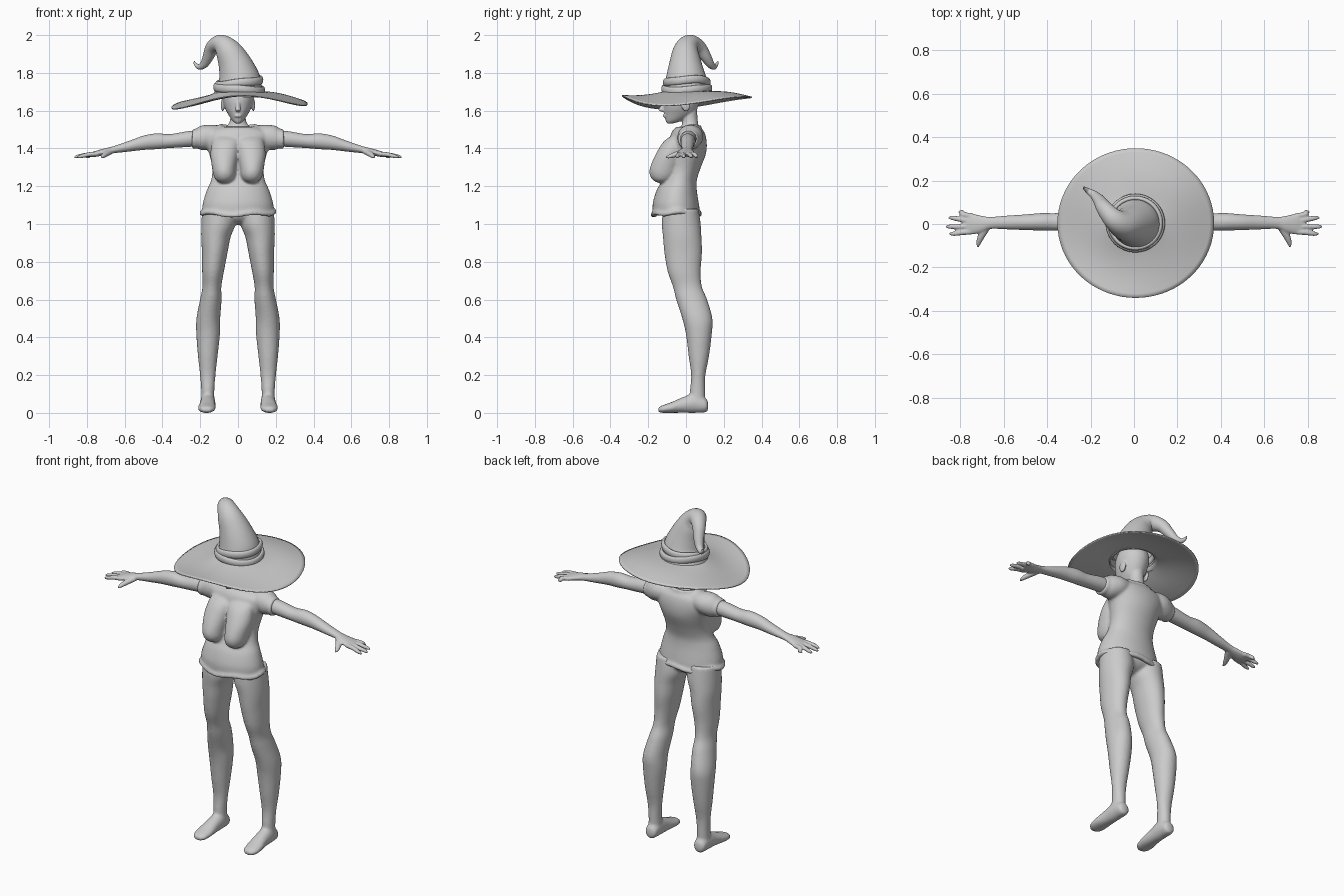
import bpy, bmesh
from math import sin, cos, pi, radians
from mathutils import Vector, Matrix


def spline(keys, steps):
    """Catmull-Rom through tuples of any length."""
    k = [keys[0]] + list(keys) + [keys[-1]]
    out = []
    for i in range(1, len(k) - 2):
        for s in range(steps):
            t = s / steps
            out.append([0.5 * (2 * b + (c - a) * t + (2 * a - 5 * b + 4 * c - d) * t * t
                               + (3 * b - a - 3 * c + d) * t ** 3)
                        for a, b, c, d in zip(*k[i - 1:i + 3])])
    return out + [list(keys[-1])]


def loft(bm, keys, ref=(0, 1, 0), tangent=None, seg=28, steps=5, cap_start=True, mirror=False):
    """Tube through keys (x, y, z, radius_u, radius_v); optional copy across x = 0."""
    path = spline(keys, steps)
    for sx in ((1, -1) if mirror else (1,)):
        rings = []
        for i, (x, y, z, ru, rv) in enumerate(path):
            a, b = path[max(i - 1, 0)], path[min(i + 1, len(path) - 1)]
            t = Vector(tangent) if tangent else (Vector(b[:3]) - Vector(a[:3])).normalized()
            u = Vector(ref).cross(t).normalized()
            v = t.cross(u)
            ring = []
            for j in range(seg):
                ang = 2 * pi * j / seg
                p = Vector((x, y, z)) + u * cos(ang) * max(ru, .001) + v * sin(ang) * max(rv, .001)
                ring.append(bm.verts.new((p.x * sx, p.y, p.z)))
            rings.append(ring)
        for r0, r1 in zip(rings, rings[1:]):
            for j in range(seg):
                n = (j + 1) % seg
                bm.faces.new((r0[j], r0[n], r1[n], r1[j]))
        if cap_start:
            bm.faces.new(rings[0])
        bm.faces.new(rings[-1])


def column(bm, rows):
    """Centred body column from rows (z, y_front, y_back, half_width)."""
    loft(bm, [(0, (f + b) / 2, z, w, (b - f) / 2) for z, f, b, w in rows], tangent=(0, 0, 1), seg=40)


def ball(bm, c, r, mirror=False):
    for sx in ((1, -1) if mirror else (1,)):
        m = Matrix.Translation((c[0] * sx, c[1], c[2])) @ Matrix.Diagonal((*r, 1))
        bmesh.ops.create_uvsphere(bm, u_segments=24, v_segments=16, radius=1, matrix=m)


def ring(bm, c, rx, ry, tube, tall, wave, seg=72, sides=12):
    """Closed elliptical roll; wave(angle) offsets the height."""
    rings = []
    for i in range(seg):
        a = 2 * pi * i / seg
        rings.append([bm.verts.new((c[0] + cos(a) * (rx + tube * cos(b)), c[1] + sin(a) * (ry + tube * cos(b)),
                                    c[2] + wave(a) + tall * sin(b)))
                      for b in (2 * pi * j / sides for j in range(sides))])
    for i in range(seg):
        r0, r1 = rings[i], rings[(i + 1) % seg]
        for j in range(sides):
            n = (j + 1) % sides
            bm.faces.new((r0[j], r1[j], r1[n], r0[n]))


def finish(bm, name, voxel=None, smooth=4):
    bmesh.ops.recalc_face_normals(bm, faces=bm.faces)
    for f in bm.faces:
        f.smooth = True
    me = bpy.data.meshes.new(name)
    bm.to_mesh(me)
    bm.free()
    ob = bpy.data.objects.new(name, me)
    bpy.context.collection.objects.link(ob)
    if voxel:
        r = ob.modifiers.new("fuse", 'REMESH')
        r.mode, r.voxel_size, r.use_smooth_shade = 'VOXEL', voxel, True
        s = ob.modifiers.new("soften", 'SMOOTH')
        s.factor, s.iterations = 0.5, smooth
    return ob


# legs, feet and hips
bm = bmesh.new()
loft(bm, [(.105, -.028, 1.08, .085, .095), (.104, -.025, 1.0, .09, .103), (.117, -.02, .93, .078, .102),
          (.123, -.015, .85, .068, .1), (.132, -.01, .75, .058, .088), (.138, .007, .67, .05, .077),
          (.144, .03, .6, .057, .082), (.157, .06, .5, .063, .08), (.158, .068, .42, .063, .069),
          (.16, .068, .3, .052, .054), (.16, .065, .2, .041, .038), (.16, .061, .12, .035, .04),
          (.16, .06, .04, .036, .042)], tangent=(0, 0, 1), mirror=True)
loft(bm, [(.16, .118, .035, .012, .015), (.16, .105, .04, .034, .037), (.16, .05, .052, .04, .052),
          (.161, -.01, .043, .041, .043), (.165, -.08, .028, .047, .028), (.166, -.125, .02, .041, .02),
          (.166, -.147, .017, .022, .012)], ref=(0, 0, 1), tangent=(0, -1, 0), mirror=True)
ball(bm, (0, -.025, 1.065), (.16, .09, .07))
finish(bm, "legs", .008, 5)

# shirt: torso, bust, sleeves, rolled hem and collar
bm = bmesh.new()
column(bm, [(1.05, -.175, .072, .19), (1.08, -.177, .072, .19), (1.12, -.174, .066, .184),
            (1.18, -.155, .057, .165), (1.23, -.128, .057, .143), (1.29, -.11, .075, .136),
            (1.37, -.105, .105, .152), (1.43, -.092, .11, .175), (1.48, -.078, .1, .178),
            (1.505, -.062, .082, .13), (1.515, -.045, .07, .10)])
loft(bm, [(.05, -.03, 1.48, .06, .02), (.06, -.055, 1.44, .075, .06), (.072, -.085, 1.37, .074, .075),
          (.074, -.11, 1.3, .064, .08), (.072, -.12, 1.26, .058, .072), (.072, -.125, 1.232, .044, .05),
          (.072, -.13, 1.218, .018, .02)], tangent=(0, 0, -1), ref=(0, -1, 0), mirror=True)
loft(bm, [(.08, .03, 1.475, .05, .045), (.14, .025, 1.465, .068, .062), (.19, .016, 1.455, .063, .065),
          (.222, .01, 1.452, .052, .052), (.232, .01, 1.45, .056, .053), (.243, .01, 1.45, .052, .047)],
     ref=(0, 0, 1), mirror=True)
ring(bm, (0, -.051, 1.056), .193, .124, .012, .013, lambda a: .006 * sin(5 * a + 1) + .005 * cos(2 * a))
ring(bm, (0, .008, 1.508), .095, .066, .008, .009, lambda a: .018 * sin(a) + .01 * cos(2 * a))
finish(bm, "shirt", .008, 5)

# arms with hands
bm = bmesh.new()
loft(bm, [(.17, .015, 1.455, .04, .04), (.26, .012, 1.45, .043, .042), (.36, .01, 1.439, .04, .037),
          (.43, .01, 1.438, .04, .042), (.5, .008, 1.43, .036, .038), (.58, .007, 1.411, .032, .028),
          (.66, .005, 1.393, .028, .019), (.7, 0, 1.384, .038, .018), (.75, 0, 1.372, .049, .016),
          (.785, .002, 1.365, .043, .011)], ref=(0, 0, 1), tangent=(1, 0, 0), mirror=True)
for y0, xt, yt in ((.037, .81, .056), (.014, .855, .028), (-.012, .868, -.012), (-.035, .852, -.045)):
    loft(bm, [(.745, y0, 1.372, .013, .012), (.79, y0 * .6 + yt * .4, 1.368, .0125, .012),
              (xt - .02, yt, 1.358, .0105, .01), (xt, yt, 1.353, .004, .004)],
         ref=(0, 0, 1), seg=14, mirror=True)
loft(bm, [(.675, -.01, 1.384, .018, .015), (.7, -.05, 1.37, .017, .015), (.715, -.085, 1.358, .012, .011),
          (.718, -.106, 1.352, .005, .005)], ref=(0, 0, 1), seg=14, mirror=True)
finish(bm, "arms", .005, 4)

# head, neck, ears, nose and lips
bm = bmesh.new()
column(bm, [(1.532, -.1, -.07, .012), (1.547, -.108, -.02, .03), (1.58, -.115, .04, .052),
            (1.615, -.118, .06, .07), (1.66, -.12, .078, .082), (1.71, -.11, .085, .085),
            (1.76, -.08, .065, .065), (1.785, -.03, .02, .02)])
column(bm, [(1.48, -.05, .07, .085), (1.51, -.03, .068, .068), (1.535, -.02, .064, .047),
            (1.57, -.021, .06, .04), (1.63, -.025, .06, .042)])
ball(bm, (.081, .0, 1.63), (.01, .024, .034), True)
loft(bm, [(0, -.112, 1.65, .01, .012), (0, -.125, 1.62, .012, .014), (0, -.132, 1.603, .015, .015),
          (0, -.12, 1.594, .008, .008)], tangent=(0, 0, -1), ref=(0, -1, 0), seg=14)
ball(bm, (0, -.112, 1.572), (.02, .012, .008))
finish(bm, "head", .005, 3)

# hat crown with curled tip
bm = bmesh.new()
loft(bm, [(.006, .008, 1.685, .135, .133), (.006, .004, 1.72, .124, .122), (.006, 0, 1.77, .11, .108),
          (-.018, -.003, 1.85, .088, .086), (-.055, 0, 1.92, .068, .066), (-.095, .025, 1.955, .047, .049),
          (-.135, .07, 1.935, .037, .037), (-.158, .105, 1.885, .029, .029), (-.18, .13, 1.845, .021, .021),
          (-.208, .15, 1.832, .014, .014), (-.228, .165, 1.85, .007, .007), (-.231, .168, 1.862, .002, .002)],
     seg=40, cap_start=False)
finish(bm, "hat_crown")

# hat bands, two overlapping tilted wraps
for name, z, r, tilt, ph in (("hat_band_lower", 1.717, .126, .010, 2.6), ("hat_band_upper", 1.75, .117, .014, .3)):
    bm = bmesh.new()
    ring(bm, (.006, .004, z), r, r - .002, .011, .021, lambda a: tilt * cos(a - ph) + .003 * sin(3 * a))
    finish(bm, name)

# wavy hat brim
bm = bmesh.new()
rows, seg = 12, 72
grid = []
for i in range(rows + 1):
    s = i / rows
    loop = []
    for j in range(seg):
        a = 2 * pi * j / seg
        edge = 1.65 - .025 * cos(2 * a) - .012 * cos(a - radians(218)) + .012 * sin(3 * a)
        r = .115 + (.352 + .008 * cos(2 * a) - .115) * s
        z = 1.7 + (edge - 1.7) * s ** .9 - .012 * sin(pi * s) * cos(a - radians(230))
        loop.append(bm.verts.new((.008 + r * cos(a), .004 + r * sin(a), z)))
    grid.append(loop)
for g0, g1 in zip(grid, grid[1:]):
    for j in range(seg):
        n = (j + 1) % seg
        bm.faces.new((g0[j], g1[j], g1[n], g0[n]))
brim = finish(bm, "hat_brim")
sol = brim.modifiers.new("thickness", 'SOLIDIFY')
sol.thickness, sol.offset = .006, 0
